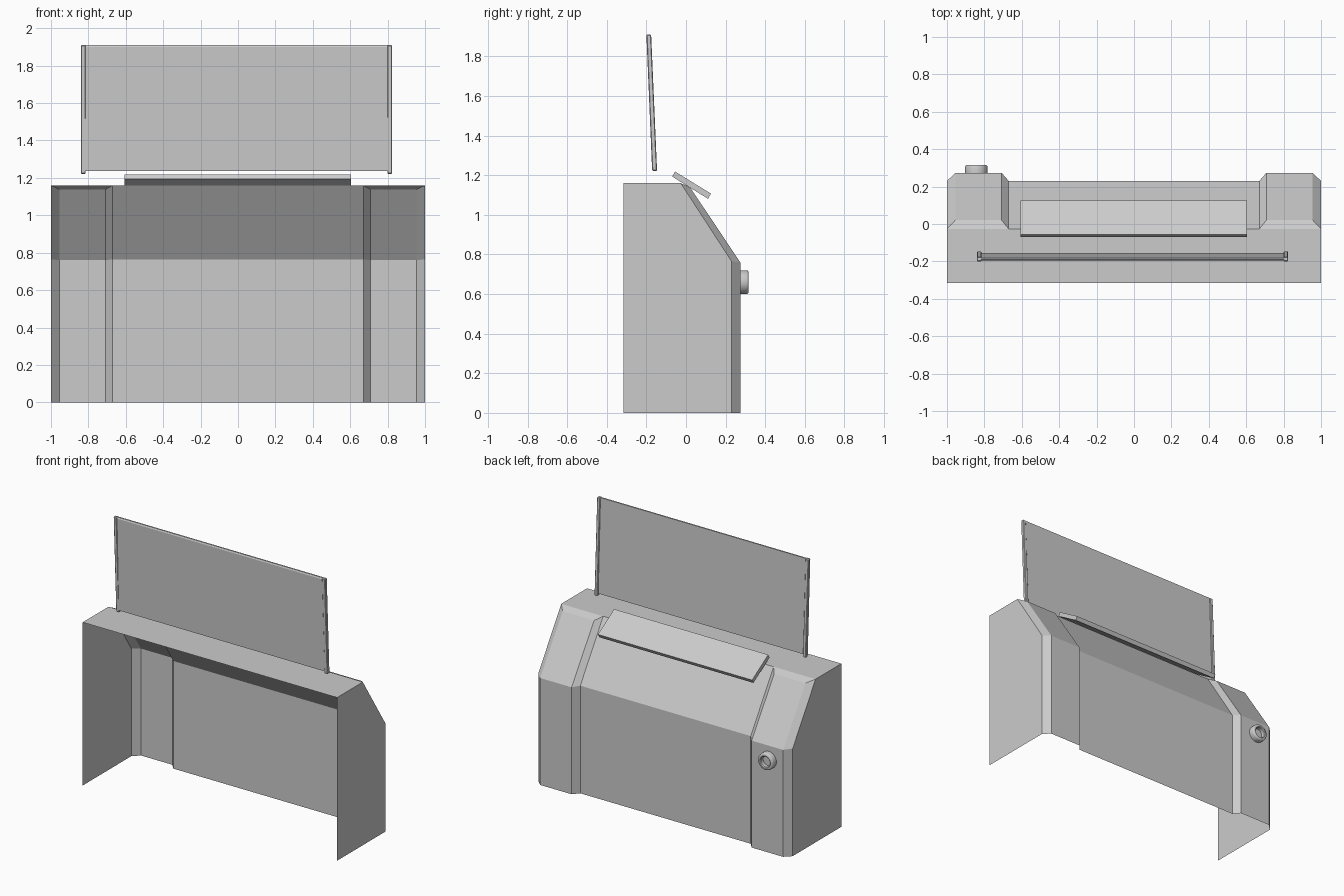
import bpy, bmesh, math
from mathutils import Vector

if "Cube" in bpy.data.objects:
    bpy.data.objects.remove(bpy.data.objects["Cube"])


def finish(name, bm):
    bmesh.ops.recalc_face_normals(bm, faces=bm.faces)
    me = bpy.data.meshes.new(name)
    bm.to_mesh(me)
    bm.free()
    ob = bpy.data.objects.new(name, me)
    bpy.context.collection.objects.link(ob)
    return ob


def extrude_x(name, profile, x0, x1):
    """Closed prism: (y, z) profile swept from x0 to x1."""
    bm = bmesh.new()
    a = [bm.verts.new((x0, y, z)) for y, z in profile]
    b = [bm.verts.new((x1, y, z)) for y, z in profile]
    n = len(profile)
    bm.faces.new(a)
    bm.faces.new(b[::-1])
    for i in range(n):
        j = (i + 1) % n
        bm.faces.new((a[i], b[i], b[j], a[j]))
    return finish(name, bm)


# Cabinet shell: thin sheet, open at the front and underneath
recessed = [(-0.027, 1.16), (0.23, 0.765), (0.23, 0)]
raised = [(0.021, 1.138), (0.274, 0.76), (0.274, 0)]
half = [(-1, recessed), (-0.955, raised), (-0.708, raised), (-0.67, recessed)]
stations = half + [(-x, p) for x, p in reversed(half)]
bm = bmesh.new()
cols = [[bm.verts.new((x, y, z)) for y, z in p] for x, p in stations]
for a, b in zip(cols, cols[1:]):
    for i in range(2):
        bm.faces.new((a[i], b[i], b[i + 1], a[i + 1]))
# sloped caps over the two pillars
for k in (0, 4):
    bm.faces.new([c[0] for c in cols[k:k + 4]])
# top plate and side panels
front_top = [bm.verts.new((x, -0.316, 1.16)) for x in (-1, 1)]
bm.faces.new([cols[i][0] for i in (0, 3, 4, 7)] + [front_top[1], front_top[0]])
for col, top in ((cols[0], front_top[0]), (cols[-1], front_top[1])):
    foot = bm.verts.new((top.co.x, -0.316, 0))
    bm.faces.new(col + [foot, top])
finish("cabinet_shell", bm)

# Tilted shelf over the sloping panel
extrude_x("sloped_shelf",
          [(-0.07, 1.193), (-0.055, 1.218), (0.126, 1.107), (0.111, 1.081)],
          -0.608, 0.604)

# Leaning screen panel with a chamfered top edge
extrude_x("screen_panel",
          [(-0.171, 1.238), (-0.195, 1.9), (-0.191, 1.91),
           (-0.181, 1.91), (-0.156, 1.238)],
          -0.82, 0.804)

# Screen side posts
for side, x in (("left", -0.84), ("right", 0.799)):
    post = extrude_x(side + "_screen_post",
                     [(-0.171, 1.222), (-0.2, 1.91), (-0.176, 1.91), (-0.146, 1.222)],
                     x, x + 0.025)
    bev = post.modifiers.new("bevel", "BEVEL")
    bev.width = 0.004
    bev.segments = 1

# Round socket on one pillar: turned ring with a recessed centre
profile = [(0.06, 0), (0.06, 0.032), (0.057, 0.039), (0.052, 0.042),
           (0.042, 0.042), (0.037, 0.037), (0.036, 0.012)]
bm = bmesh.new()
N = 32
rings = []
for r, d in profile:
    rings.append([bm.verts.new((-0.843 + r * math.cos(2 * math.pi * i / N), 0.274 + d,
                                0.66 + r * math.sin(2 * math.pi * i / N)))
                  for i in range(N)])
for a, b in zip(rings, rings[1:]):
    for i in range(N):
        j = (i + 1) % N
        bm.faces.new((a[i], a[j], b[j], b[i]))
bm.faces.new(rings[-1])
socket = finish("pillar_socket", bm)
bpy.context.view_layer.objects.active = socket
socket.select_set(True)
bpy.ops.object.shade_smooth_by_angle(angle=math.radians(40))
